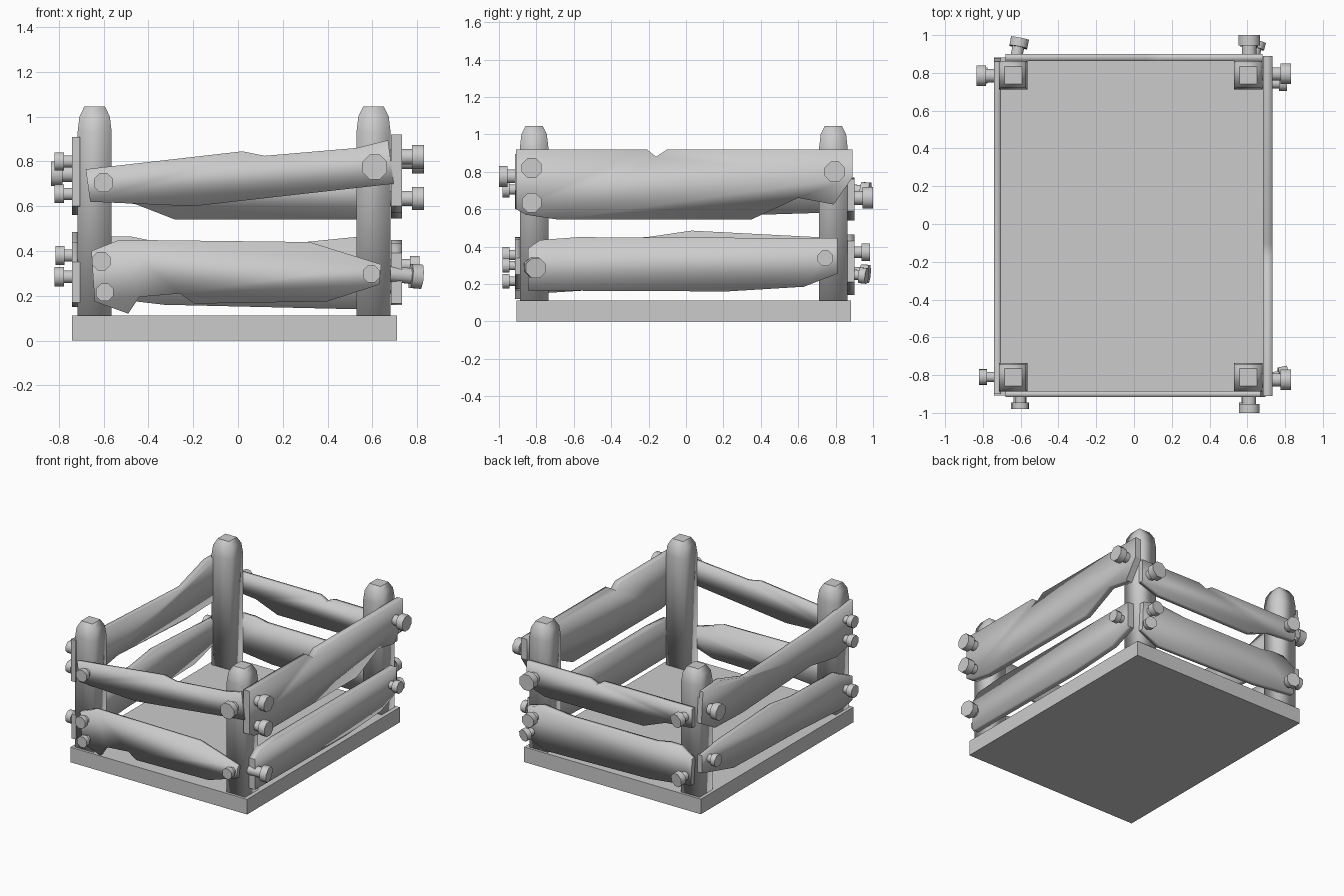
import bpy, bmesh
from math import pi
from mathutils import Vector, Euler

if "Cube" in bpy.data.objects:
    bpy.data.objects.remove(bpy.data.objects["Cube"])

# Map (along, height, outward) coordinates to the world for each side
SIDES = {
    "front": lambda u, v, d: Vector((u, -d, v)),
    "back": lambda u, v, d: Vector((u, d, v)),
    "right": lambda u, v, d: Vector((d, u, v)),
    "left": lambda u, v, d: Vector((-d, u, v)),
}


def finish(name, bm):
    bmesh.ops.recalc_face_normals(bm, faces=bm.faces)
    mesh = bpy.data.meshes.new(name)
    bm.to_mesh(mesh)
    bm.free()
    ob = bpy.data.objects.new(name, mesh)
    bpy.context.collection.objects.link(ob)
    return ob


def plank(name, side, d0, d1, outline):
    """Extruded ragged board with soft long edges and crisp ends."""
    bm = bmesh.new()
    at = SIDES[side]
    inner = [bm.verts.new(at(u, v, d0)) for u, v in outline]
    outer = [bm.verts.new(at(u, v, d1)) for u, v in outline]
    bm.faces.new(inner)
    bm.faces.new(outer)
    n = len(outline)
    for i in range(n):
        j = (i + 1) % n
        f = bm.faces.new((inner[i], inner[j], outer[j], outer[i]))
        du = abs(outline[j][0] - outline[i][0])
        dv = abs(outline[j][1] - outline[i][1])
        if dv > du:
            for e in f.edges:
                e.smooth = False
    for f in bm.faces:
        f.smooth = True
    finish(name, bm)


def peg(name, side, u, v, d, r, tip, tilt=0.0):
    """Eight-sided bolt: narrow neck and wider head."""
    bm = bmesh.new()
    at = SIDES[side]
    rot = Euler((tilt, tilt, pi / 8)).to_matrix()
    neck = d + (tip - d) * 0.45
    rings = []
    for rad, dist in ((r * .65, d - .06), (r * .65, neck), (r, neck), (r, tip)):
        ring = []
        for k in range(8):
            a = Euler((0, 0, k * pi / 4)).to_matrix() @ Vector((rad, 0, 0))
            p = rot @ Vector((a.x, a.y, dist - d))
            ring.append(bm.verts.new(at(u + p.x, v + p.y, d + p.z)))
        rings.append(ring)
    skin(bm, rings)
    ob = finish(name, bm)
    ob.data.shade_smooth()
    ob.data.set_sharp_from_angle(angle=pi / 3.5)


def skin(bm, rings):
    for a, b in zip(rings, rings[1:]):
        n = len(a)
        for i in range(n):
            j = (i + 1) % n
            bm.faces.new((a[i], a[j], b[j], b[i]))
    bm.faces.new(rings[0])
    return bm.faces.new(rings[-1])


# Base slab
bpy.ops.mesh.primitive_cube_add(size=1, location=(-.015, -.0125, .056))
base = bpy.context.object
base.name = "base"
base.scale = (1.45, 1.79, .112)

# Corner posts with tapered tops
for x, xn in ((-.64, "left"), (.605, "right")):
    for y, yn in ((-.812, "front"), (.788, "back")):
        bm = bmesh.new()
        rings = [[bm.verts.new((x + sx * h, y + sy * h, z))
                  for sx, sy in ((-1, -1), (1, -1), (1, 1), (-1, 1))]
                 for h, z in ((.076, .1), (.076, .93), (.068, 1.0), (.046, 1.045))]
        top = skin(bm, rings)
        for f in bm.faces:
            f.smooth = True
        for e in top.edges:
            e.smooth = False
        finish(f"{yn}_{xn}_post", bm)

# Boards, outlined on each side
plank("front_upper_board", "front", .885, .915, [
    (-.68, .765), (.02, .845), (.12, .825), (.53, .86), (.67, .895),
    (.695, .70), (-.2, .60), (-.66, .62)])
plank("front_lower_board", "front", .885, .915, [
    (-.655, .40), (-.53, .45), (.32, .44), (.64, .34), (.63, .25), (.40, .175),
    (-.195, .165), (-.26, .21), (-.44, .195), (-.49, .12), (-.64, .175)])
plank("back_upper_board", "back", .862, .90, [
    (-.68, .77), (.06, .77), (.11, .74), (.17, .765), (.68, .76),
    (.68, .59), (.53, .54), (-.28, .54), (-.46, .61), (-.68, .63)])
plank("back_lower_board", "back", .862, .90, [
    (-.68, .40), (-.58, .465), (-.48, .465), (-.38, .445), (.30, .44), (.55, .465),
    (.67, .43), (.68, .21), (.53, .14), (-.33, .16), (-.67, .20)])
plank("right_upper_board", "right", .683, .732, [
    (-.91, .92), (-.21, .92), (-.16, .88), (-.10, .92), (.89, .92), (.89, .77),
    (.79, .625), (.60, .66), (.35, .545), (-.69, .545), (-.855, .57), (-.91, .60)])
plank("right_lower_board", "right", .683, .732, [
    (-.845, .39), (-.78, .435), (-.58, .45), (.81, .445), (.81, .255),
    (.63, .185), (.22, .16), (-.845, .165)])
plank("left_upper_board", "left", .705, .742, [
    (-.90, .91), (-.50, .86), (.36, .82), (.66, .91), (.86, .90), (.88, .67),
    (.72, .58), (.40, .57), (-.40, .61), (-.70, .56), (-.90, .60)])
plank("left_lower_board", "left", .705, .742, [
    (-.89, .35), (-.70, .44), (-.21, .45), (.03, .485), (.71, .45), (.87, .43),
    (.87, .30), (.50, .20), (-.30, .18), (-.78, .15), (-.89, .17)])

# Bolts: along, height, radius, tip distance, tilt
BOLTS = {
    "front": (.915, [(-.6, .705, .046, .98, 0), (.61, .775, .06, 1.0, 0),
                     (-.61, .355, .045, .98, 0), (-.595, .215, .042, .98, 0),
                     (.595, .298, .041, .98, 0)]),
    "back": (.90, [(.61, .66, .062, 1.0, 0), (-.62, .70, .052, .985, .15),
                   (.61, .37, .05, .985, 0), (.64, .25, .045, .97, .2),
                   (-.62, .26, .052, .98, .15)]),
    "right": (.732, [(-.825, .82, .058, .83, 0), (-.825, .635, .056, .83, 0),
                     (.795, .80, .058, .83, 0), (-.82, .292, .058, .82, .15),
                     (.745, .337, .044, .81, 0)]),
    "left": (.742, [(-.81, .80, .044, .82, 0), (-.81, .655, .045, .82, 0),
                    (-.81, .285, .046, .82, 0), (.785, .745, .06, .835, 0),
                    (.785, .38, .046, .815, 0)]),
}
for side, (d, items) in BOLTS.items():
    for i, (u, v, r, tip, tilt) in enumerate(items):
        peg(f"{side}_bolt_{i + 1}", side, u, v, d, r, tip, tilt)
